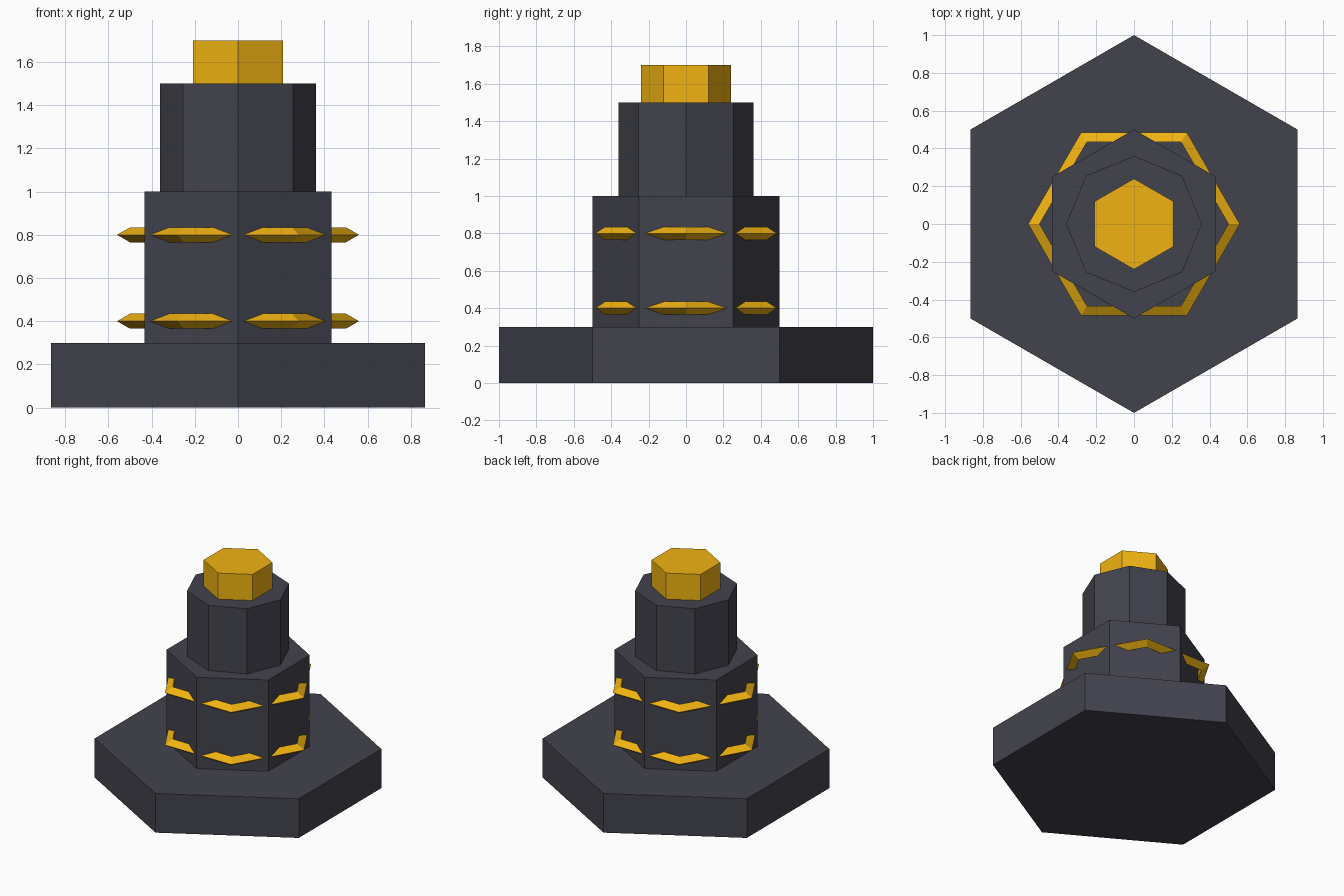
import bpy

if "Cube" in bpy.data.objects:
    bpy.data.objects.remove(bpy.data.objects["Cube"])


def material(name, rgb):
    m = bpy.data.materials.new(name)
    m.diffuse_color = (*rgb, 1)
    m.use_nodes = True
    m.node_tree.nodes["Principled BSDF"].inputs["Base Color"].default_value = m.diffuse_color
    return m


dark = material("dark_stone", (0.055, 0.055, 0.075))
gold = material("gold", (0.87, 0.45, 0.006))


def finish(name, mat):
    ob = bpy.context.object
    ob.name = name
    ob.data.materials.append(mat)


def prism(name, sides, radius, z0, z1, mat):
    bpy.ops.mesh.primitive_cylinder_add(vertices=sides, radius=radius, depth=z1 - z0,
                                        location=(0, 0, (z0 + z1) / 2))
    finish(name, mat)


# Stacked body tiers and cap
prism("base", 6, 1.0, 0.0, 0.3, dark)
prism("lower_column", 6, 0.5, 0.3, 1.0, dark)
prism("upper_column", 8, 0.36, 1.0, 1.5, dark)
prism("cap", 6, 0.24, 1.5, 1.7, gold)

# Hexagonal rings with triangular section, corners poking through the column faces
for name, z in (("lower_ring", 0.4), ("upper_ring", 0.8)):
    bpy.ops.mesh.primitive_torus_add(major_segments=6, minor_segments=3, major_radius=0.52,
                                     minor_radius=0.04, location=(0, 0, z))
    finish(name, gold)
    bpy.ops.object.shade_flat()
